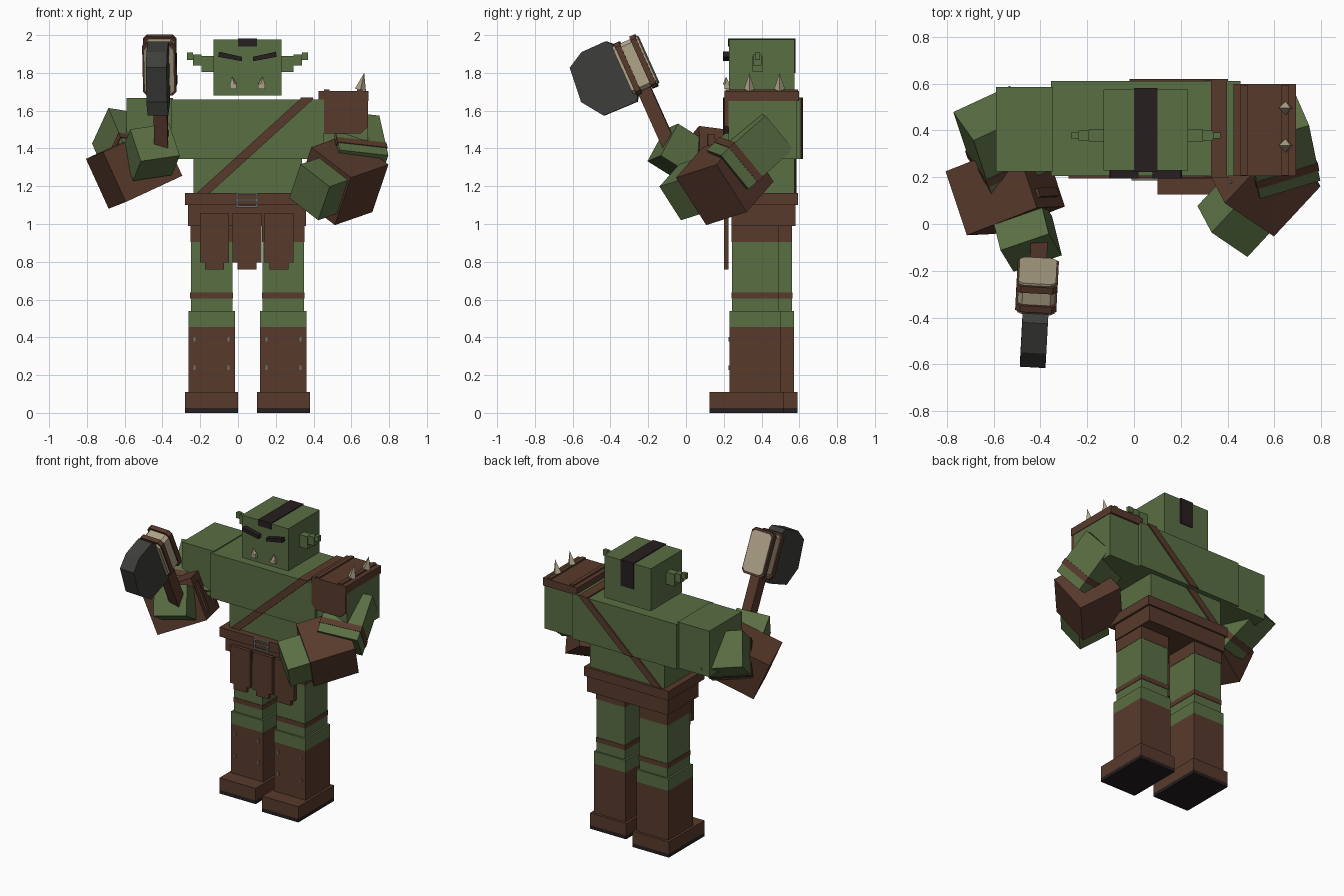
import bpy, bmesh, math
from mathutils import Vector, Matrix

if "Cube" in bpy.data.objects:
    bpy.data.objects.remove(bpy.data.objects["Cube"])


def material(name, r, g, b):
    m = bpy.data.materials.new(name)
    m.diffuse_color = (r, g, b, 1)
    m.use_nodes = True
    m.node_tree.nodes["Principled BSDF"].inputs["Base Color"].default_value = m.diffuse_color
    return m


GREEN = material("green_skin", .102, .156, .056)
BROWN = material("brown_leather", .098, .042, .025)
DARK = material("dark_hair_and_sole", .019, .013, .014)
BONE = material("bone", .43, .37, .25)
IRON = material("dark_iron", .047, .048, .043)
STEEL = material("worn_steel", .17, .17, .15)


def finish(name, bm, mats, rule=None):
    bmesh.ops.recalc_face_normals(bm, faces=bm.faces)
    me = bpy.data.meshes.new(name)
    for m in mats:
        me.materials.append(m)
    if rule:
        for f in bm.faces:
            f.material_index = rule(f)
    bm.to_mesh(me)
    bm.free()
    ob = bpy.data.objects.new(name, me)
    bpy.context.collection.objects.link(ob)
    return ob


def frame(center, u, v):
    """Orthonormal matrix from a main axis u and a rough second axis v."""
    u = Vector(u).normalized()
    v = Vector(v)
    v = (v - u * v.dot(u)).normalized()
    m = Matrix((u, v, u.cross(v))).transposed().to_4x4()
    m.translation = center
    return m


def obox(name, m, lo, hi, mat):
    """Box between two corners of a local frame."""
    lo, hi = Vector(lo), Vector(hi)
    bm = bmesh.new()
    bmesh.ops.create_cube(bm, size=1)
    for v in bm.verts:
        v.co = m @ Vector([(lo[i] + hi[i]) / 2 + v.co[i] * (hi[i] - lo[i]) for i in range(3)])
    return finish(name, bm, [mat])


def box(name, x0, x1, y0, y1, z0, z1, mat):
    return obox(name, Matrix(), (x0, y0, z0), (x1, y1, z1), mat)


def prism(name, pts, y0, y1, mats, m=Matrix(), rule=None):
    """Profile in local x/z, extruded along local y."""
    bm = bmesh.new()
    a = [bm.verts.new((x, y0, z)) for x, z in pts]
    b = [bm.verts.new((x, y1, z)) for x, z in pts]
    bm.faces.new(a)
    bm.faces.new(b)
    for i in range(len(pts)):
        j = (i + 1) % len(pts)
        bm.faces.new((a[i], a[j], b[j], b[i]))
    ob = finish(name, bm, mats, rule)
    ob.data.transform(m)
    return ob


def spike(name, base, tip, r, sides=4):
    base, tip = Vector(base), Vector(tip)
    bm = bmesh.new()
    bmesh.ops.create_cone(bm, cap_ends=True, segments=sides, radius1=r, radius2=0,
                          depth=(tip - base).length)
    m = Matrix.Translation((base + tip) / 2) @ (tip - base).to_track_quat('Z', 'Y').to_matrix().to_4x4()
    bm.transform(m)
    return finish(name, bm, [BONE])


MID = .05  # body centre line in x

# Legs and boots; the right leg steps forward
for side, cx, y in (("left", -.14, .30), ("right", .24, .23)):
    n = side + "_"
    box(n + "sole", cx - .14, cx + .14, y - .105, y + .29, 0, .025, DARK)
    box(n + "boot_foot", cx - .14, cx + .14, y - .105, y + .29, .025, .11, BROWN)
    box(n + "boot_shaft", cx - .123, cx + .123, y, y + .272, .11, .455, BROWN)
    box(n + "calf", cx - .123, cx + .123, y, y + .272, .455, .54, GREEN)
    box(n + "thigh", cx - .11, cx + .11, y + .013, y + .26, .54, .905, GREEN)
    box(n + "thigh_band", cx - .113, cx + .113, y + .01, y + .263, .605, .638, BROWN)
    box(n + "shorts_leg", cx - .112, cx + .112, y + .011, y + .262, .905, 1.0, BROWN)
    for sx in (-.09, .09):
        for z in (.24, .39):
            box(n + "boot_stud", cx + sx - .005, cx + sx + .005, y - .004, y, z - .012, z + .012, STEEL)

# Hips, belt and buckle
box("hips", -.265, .36, .24, .58, .99, 1.10, BROWN)
box("belt", -.28, .375, .195, .592, 1.10, 1.165, BROWN)
for x0, x1, z0, z1 in ((-.01, .105, 1.088, 1.098), (-.01, .105, 1.155, 1.165), (-.01, 0, 1.098, 1.155),
                       (.095, .105, 1.098, 1.155), (0, .095, 1.122, 1.132)):
    box("buckle_bar", x0, x1, .186, .195, z0, z1, STEEL)

# Loincloth flaps with stepped hems
for cx in (-.125, .048, .217):
    prism("loincloth_flap", [(cx - .077, 1.057), (cx - .077, .795), (cx - .05, .795), (cx - .05, .758),
                             (cx + .05, .758), (cx + .05, .795), (cx + .077, .795), (cx + .077, 1.057)],
          .2, .225, [BROWN])

# Torso and shoulders
box("waist", -.235, .34, .24, .575, 1.165, 1.345, GREEN)
box("chest", -.355, .455, .205, .61, 1.345, 1.66, GREEN)
box("left_shoulder", -.59, -.345, .225, .585, 1.345, 1.667, GREEN)
box("right_shoulder", .445, .688, .225, .585, 1.345, 1.667, GREEN)


# Diagonal chest strap, all the way round
def strap(z0, z1, y0, y1):
    x = lambda z: .362 + (z - 1.66) * 1.1
    prism("chest_strap", [(x(z0) - .035, z0), (x(z0) + .035, z0), (x(z1) + .035, z1), (x(z1) - .035, z1)],
          y0, y1, [BROWN])


strap(1.165, 1.345, .23, .24)
strap(1.165, 1.345, .575, .585)
strap(1.345, 1.665, .196, .205)
strap(1.345, 1.665, .61, .619)
box("chest_strap_top", .33, .398, .196, .619, 1.66, 1.669, BROWN)

# Shoulder pad with spikes
box("pad_top", .425, .692, .205, .597, 1.65, 1.703, BROWN)
prism("pad_front", [(.425, 1.65), (.425, 1.515), (.455, 1.48), (.65, 1.48), (.688, 1.515), (.688, 1.65)],
      .205, .225, [BROWN])
for x in (.47, .645):
    box("pad_ridge", x - .014, x + .014, .208, .594, 1.703, 1.713, BROWN)
for y in (.335, .495):
    spike("pad_spike", (.648, y, 1.71), (.668, y, 1.80), .03)

# Head, hair stripe, face
box("head", -.13, .23, .228, .575, 1.68, 1.977, GREEN)
box("hair_top", 0, .1, .222, .581, 1.974, 1.983, DARK)
box("hair_front", 0, .1, .222, .228, 1.94, 1.974, DARK)
box("hair_back", 0, .1, .575, .581, 1.80, 1.974, DARK)
for s in (-1, 1):
    x = lambda d: MID + s * d
    prism("brow", [(x(.03), 1.862), (x(.03), 1.885), (x(.15), 1.912), (x(.155), 1.885)], .195, .23, [DARK])
    for d0, d1, z0, z1, h in ((.18, .243, 1.805, 1.89, .027), (.243, .288, 1.838, 1.897, .022),
                              (.288, .32, 1.868, 1.907, .013)):
        box("ear_step", min(x(d0), x(d1)), max(x(d0), x(d1)), .378 - h, .378 + h, z0, z1, GREEN)
    box("tusk_base", x(.075) - .018, x(.075) + .018, .203, .23, 1.715, 1.742, BONE)
    spike("tusk", (x(.075), .214, 1.74), (x(.082), .212, 1.78), .02)

# Upper arms with bands
for n, c, d, v in (("left", (-.57, .36, 1.41), (.25, -.75, -.6), (.85, .45, -.1)),
                   ("right", (.61, .345, 1.40), (.15, -.74, -.66), (.85, .25, -.1))):
    m = frame(c, d, v)
    obox(n + "_upper_arm", m, (-.15, -.135, -.12), (.17, .135, .12), GREEN)
    obox(n + "_arm_band", m, (.07, -.139, -.124), (.11, .139, .124), BROWN)

# Bracers and fists
lf = frame((-.55, .15, 1.30), (.308, -.925, .12), (.84, .33, .39))
obox("left_bracer", lf, (-.145, -.175, -.145), (.145, .175, .145), BROWN)
obox("left_fist", frame((-.46, -.04, 1.38), (.2, -.8, .5), (.84, .33, .1)),
     (-.1, -.11, -.1), (.1, .11, .1), GREEN)
rf = frame((.55, .205, 1.235), (-.66, -.71, -.23), (-.28, .52, -.82))
obox("right_bracer", rf, (-.15, -.155, -.15), (.15, .155, .15), BROWN)
rh = rf.copy()
rh.translation += Vector((.02, -.03, 0))
obox("right_fist", rh, (.1, -.11, -.11), (.29, .11, .11), GREEN)
for sy in (-.08, .08):
    obox("left_bracer_strap", lf, (sy - .02, .175, -.1), (sy + .02, .187, .1), BROWN)
    for sz in (-.08, .08):
        obox("right_bracer_stud", rf, (sy - .006, sz - .006, -.154), (sy + .006, sz + .006, -.15), STEEL)

# Hammer: local x points to the striking end, local z up the handle
hm = frame((-.415, -.277, 1.836), (-.05, -.91, -.41), (1, -.05, 0))
if hm.col[2].z < 0:
    hm = frame((-.415, -.277, 1.836), (-.05, -.91, -.41), (-1, .05, 0))
obox("hammer_handle", hm, (-.037, -.036, -.5), (.037, .036, -.1), BROWN)


def octagon(name, x0, x1, w, h, c, mat):
    pts = [(-w + c, -h), (w - c, -h), (w, -h + c), (w, h - c), (w - c, h), (-w + c, h), (-w, h - c), (-w, -h + c)]
    turn = Matrix.Rotation(math.pi / 2, 4, 'Z')  # profile width to y, depth to -x
    prism(name, pts, -x1, -x0, [mat], hm @ turn)


octagon("hammer_core", -.085, .06, .08, .137, .02, BONE)
for x in (-.06, .03):
    octagon("hammer_band", x - .015, x + .015, .088, .15, .02, BROWN)
prism("hammer_head", [(.05, .15), (.08, .18), (.22, .18), (.31, .13), (.33, -.06), (.25, -.175),
                      (.06, -.18), (.04, -.15)], -.055, .055, [IRON, STEEL], hm,
      lambda f: int(f.calc_center_median().x > .26 and f.calc_center_median().z < 0
                    and abs(f.normal.y) < .5))
